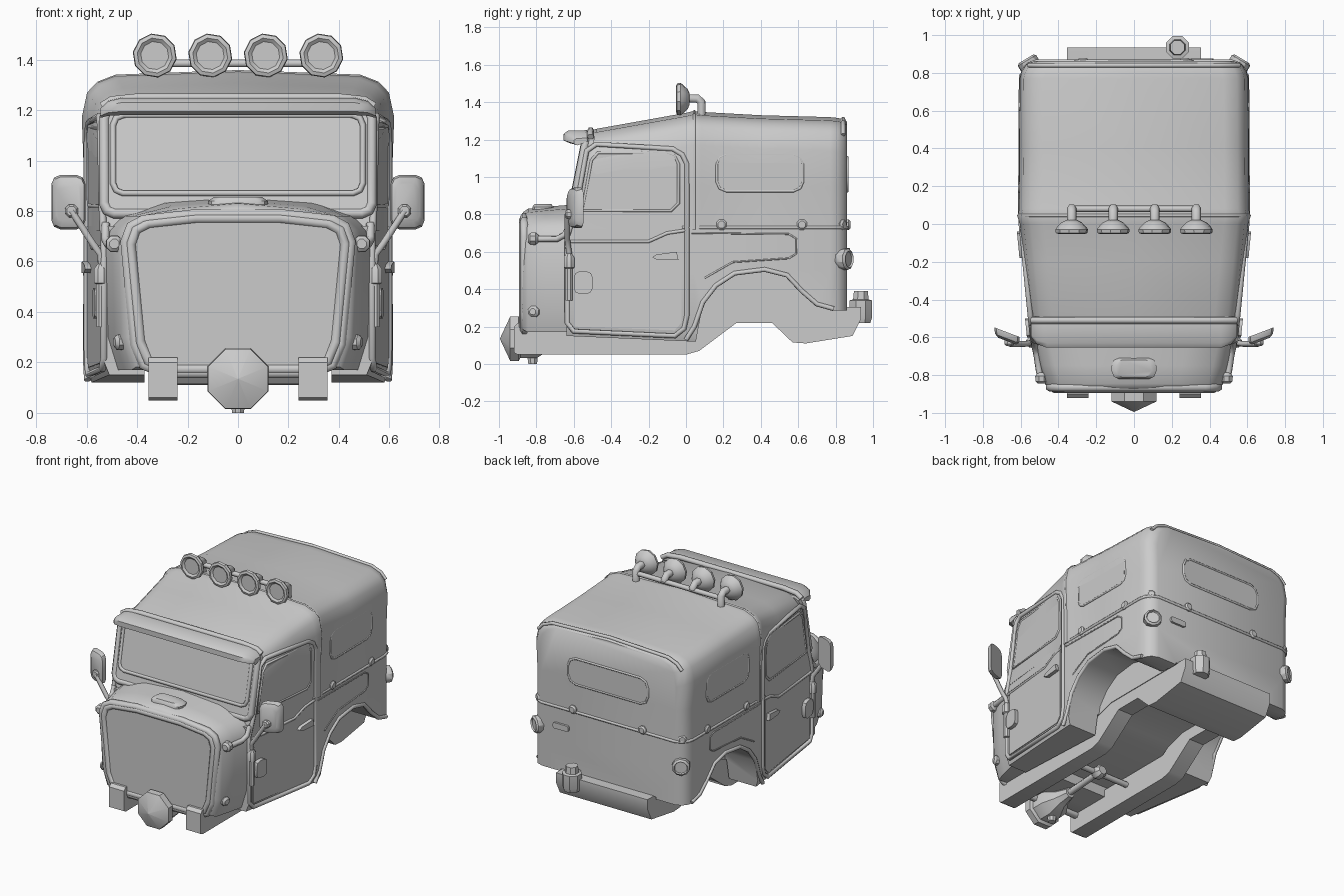
import bpy, bmesh, math
from mathutils import Vector

if "Cube" in bpy.data.objects:
    bpy.data.objects.remove(bpy.data.objects["Cube"])

# ---------- helpers ----------
def lerp(t, table):
    for (a, u), (b, v) in zip(table, table[1:]):
        if t <= b:
            return u + (v - u) * max(0, t - a) / (b - a)
    return table[-1][1]

def hw(y):  # body half width along its length
    return lerp(y, [(-.89, .46), (-.62, .535), (.04, .60), (.6, .597), (.88, .595)])

def finish(name, bm, mirror=False):
    bmesh.ops.recalc_face_normals(bm, faces=bm.faces)
    me = bpy.data.meshes.new(name)
    bm.to_mesh(me)
    bm.free()
    ob = bpy.data.objects.new(name, me)
    bpy.context.collection.objects.link(ob)
    if mirror:
        ob.modifiers.new("mirror", 'MIRROR').use_mirror_merge = False
    return ob

def skin(name, rings, mirror=False):  # closed rings bridged, ends capped
    bm = bmesh.new()
    R = [[bm.verts.new(p) for p in r] for r in rings]
    n = len(R[0])
    for a, b in zip(R, R[1:]):
        for i in range(n):
            bm.faces.new((a[i], a[(i + 1) % n], b[(i + 1) % n], b[i]))
    bm.faces.new(R[0][::-1])
    bm.faces.new(R[-1])
    return finish(name, bm, mirror)

def loft(name, halves):  # half rings from bottom edge to top centre
    return skin(name, [h + [(-x, y, z) for x, y, z in h[-2::-1]] for h in halves])

def prism(name, pts, x0, x1, mirror=False):  # (y,z) outline extruded along x
    return skin(name, [[(x, y, z) for y, z in pts] for x in (x0, x1)], mirror)

def panel(name, pts, off):  # side panel following the body
    return skin(name, [[(hw(y) + o, y, z) for y, z in pts] for o in (-.02, off)], True)

def turn(name, o, d, prof, n=10, mirror=False):  # profile (t, r) spun about an axis
    d = Vector(d).normalized()
    u = d.orthogonal().normalized()
    v = d.cross(u)
    return skin(name, [[Vector(o) + d * t + (u * math.cos(a) + v * math.sin(a)) * max(r, .001)
                for a in [2 * math.pi * (i + .5) / n for i in range(n)]] for t, r in prof], mirror)

def tube(name, pts, r, cyclic=False, mirror=False):
    cu = bpy.data.curves.new(name, 'CURVE')
    cu.dimensions = '3D'
    cu.bevel_depth, cu.bevel_resolution, cu.use_fill_caps = r, 1, True
    s = cu.splines.new('POLY')
    s.points.add(len(pts) - 1)
    for p, q in zip(s.points, pts):
        p.co = (*q, 1)
    s.use_cyclic_u = cyclic
    ob = bpy.data.objects.new(name, cu)
    bpy.context.collection.objects.link(ob)
    if mirror:
        ob.modifiers.new("mirror", 'MIRROR').use_mirror_merge = False

def side_tube(name, pts, r, cyclic=False):
    tube(name, [(hw(y), y, z) for y, z in pts], r, cyclic, True)

def rrect(a0, a1, b0, b1, c):  # rectangle with softened corners
    k = c * .3
    return [(a0 + c, b0), (a1 - c, b0), (a1 - k, b0 + k), (a1, b0 + c), (a1, b1 - c), (a1 - k, b1 - k),
            (a1 - c, b1), (a0 + c, b1), (a0 + k, b1 - k), (a0, b1 - c), (a0, b0 + c), (a0 + k, b0 + k)]

def both(h):  # half path plus its mirror image
    return h + [(-x, y, z) for x, y, z in h[::-1]]

def cut(ob, cutter):
    cutter.hide_render = True
    m = ob.modifiers.new("cut", 'BOOLEAN')
    m.operation, m.object, m.solver = 'DIFFERENCE', cutter, 'EXACT'
    bpy.context.view_layer.objects.active = ob
    bpy.ops.object.modifier_apply(modifier="cut")
    bpy.data.objects.remove(cutter)

# ---------- lower body with wheel arches and open belly ----------
def low(y, i=0):
    w, b = hw(y) - i, lerp(y, [(-.6, .15), (0, .12)])
    return [(w - .02, y, b), (w, y, b + .05), (w, y, .5), (w, y, .74), (0, y, .74)]
body = loft("lower_body", [low(-.64), low(-.3), low(.04), low(.4), low(.77), low(.81, .01), low(.845, .035), low(.862, .08)])
arch = [(.09, .32), (.16, .41), (.26, .475), (.42, .495), (.54, .465), (.62, .38), (.70, .31), (.79, .285)]
for s in (1, -1):
    cut(body, prism("arch_cutter", [(.03, 0), (.06, .16)] + arch + [(1, .285), (1, 0)], s * .36, s * .9))
cut(body, prism("belly_cutter", [(-.8, 0), (-.8, .24), (0, .24), (.2, .3), (1, .3), (1, 0)], -.37, .37))
side_tube("arch_flare", [(.0, .13), (.045, .2)] + [(y, z + .01) for y, z in arch], .014)

# ---------- nose and grille ----------
def nose(y, i, h):
    w = hw(y) - i
    return [(w - .05, y, .17 + i), (w - .01, y, .3), (w, y, .66), (w - .02, y, .725 - i / 2), (w - .08, y, .78 - i),
            (w - .24, y, h - .02 - i), (0, y, h - i)]
loft("nose", [nose(-.882, .035, .825), nose(-.87, .012, .825), nose(-.845, 0, .83), nose(-.75, 0, .84), nose(-.58, 0, .855)])
half = [(.27, .185), (.34, .215), (.37, .29), (.405, .66), (.385, .715), (.34, .738), (.16, .758)]
grille = half + [(-x, z) for x, z in half[::-1]]
skin("grille_plate", [[(x, y, z) for x, z in grille] for y in (-.85, -.884)])
for k, d, r in ((1.05, -.871, .023), (1.10, -.864, .024)):
    tube("grille_rim", [(x * k, d, .47 + (z - .47) * (k - .005)) for x, z in grille], r, True)
skin("hood_vent", [[(x * k, -.765 + y * k, z) for x, y in rrect(-.118, .118, -.056, .056, .04)]
                   for z, k in ((.82, 1), (.84, 1), (.856, .8))])

# ---------- canopy ----------
def ws(z):  # windscreen slope
    return -.60 + (z - .8) * .2
def can(y, i=0, front=False):
    h = lerp(y, [(-.52, 1.25), (.04, 1.35), (.4, 1.33), (.84, 1.318)]) - i * .3
    w = hw(y) - i
    r = [(w, .72), (w, .95), (w + .008, h - .18), (w - .012, h - .085), (w - .05, h - .045), (w - .12, h - .018), (0, h)]
    return [(x, ws(z) if front else y, z) for x, z in r]
loft("canopy", [can(-.53, .01, True), can(-.48), can(-.2), can(.0), can(.04, -.009), can(.08), can(.4), can(.77),
                can(.81, .01), can(.845, .035), can(.862, .075)])
h = can(.045, -.003)
tube("roof_seam", h + [(-x, y, z) for x, y, z in h[-2::-1]], .008)
h = can(.84, .026)[3:]
tube("rear_roof_rim", h + [(-x, y, z) for x, y, z in h[-2::-1]], .012)
tube("belt_trim", both([(hw(y), y, .73) for y in (-.02, .3, .6, .77)] + [(.587, .81, .73), (.56, .845, .73),
                       (.515, .862, .73)]), .010)

# ---------- windscreen and visor ----------
def screen(a, z0, z1, c, off):
    return [(x, ws(z) - off, z) for x, z in rrect(-a, a, z0, z1, c)]
skin("windscreen_frame", [screen(.54, .80, 1.215, .04, o) for o in (-.03, .025)])
skin("windscreen_glass", [screen(.485, .88, 1.17, .04, o) for o in (0, .029)])
tube("windscreen_seal", screen(.495, .87, 1.18, .04, .026), .013, True)
tube("windscreen_outer_rim", screen(.53, .79, 1.205, .04, .014), .022, True)
visor = [(-.655, 1.195), (-.655, 1.23), (-.63, 1.248), (-.53, 1.25), (-.52, 1.22), (-.62, 1.18)]
skin("sun_visor", [[(x, -.53 + (y + .53) * k, 1.2 + (z - 1.2) * k - d) for y, z in visor]
     for x, k, d in ((-.545, .55, .02), (-.515, .85, .006), (-.46, 1, 0), (.46, 1, 0), (.515, .85, .006), (.545, .55, .02))])
tube("roof_front_lip", both([(.54, -.51, 1.215), (.5, -.51, 1.24), (.4, -.51, 1.25)]), .018)

# ---------- doors, side windows, trims ----------
side_tube("door_frame", [(-.635, .22), (-.6, .175), (-.06, .15), (-.01, .19), (.005, .26), (.005, 1.07), (-.02, 1.12),
                         (-.07, 1.15), (-.48, 1.175), (-.53, 1.14), (-.59, .82), (-.635, .68)], .015, True)
door_win = [(-.555, .82), (-.505, 1.09), (-.47, 1.13), (-.1, 1.13), (-.06, 1.115), (-.04, 1.07), (-.04, .86), (-.08, .82)]
panel("door_window", door_win, .004)
side_tube("door_window_seal", door_win, .009, True)
panel("door_skin", [(-.6, .2), (-.06, .18), (-.025, .22), (-.025, .70), (-.1, .695), (-.2, .65), (-.6, .65)], .004)
side_tube("door_crease", [(-.62, .655), (-.2, .655), (-.1, .70), (0, .715)], .010)
panel("rear_side_window", rrect(.165, .625, .925, 1.12, .05), .005)
side_tube("rear_side_seal", rrect(.165, .625, .925, 1.12, .05), .008, True)
side_tube("side_crease", [(.03, .70), (.55, .695), (.59, .67), (.59, .59), (.55, .565), (.25, .545), (.1, .46)], .005)
panel("door_handle", [(-.18, .57), (-.16, .585), (-.05, .60), (-.04, .555), (-.15, .555)], .028)
panel("door_lamp", rrect(-.6, -.5, .375, .495, .03), .03)
for y in (.19, .62):
    turn("belt_button", (hw(y) - .015, y, .745), (1, 0, 0), [(0, .03), (.02, .03), (.03, .02)], 8, True)

# ---------- tail ----------
rw = rrect(-.31, .31, .925, 1.105, .06)
skin("rear_window", [[(x, y, z) for x, z in rw] for y in (.84, .866)])
tube("rear_window_seal", [(x, .862, z) for x, z in rw], .008, True)
turn("tail_lamp", (.515, .78, .56), (.6, 1, 0), [(0, .04), (.035, .045), (.055, .058), (.1, .058), (.11, .045), (.1, .04)], 10, True)
skin("tailgate_handle", [[(x, y, z) for x, z in rrect(.3, .42, .58, .62, .012)] for y in (.85, .877)])
turn("rear_button", (.27, .845, .745), (0, 1, 0), [(0, .03), (.025, .03), (.035, .02)], 8, True)
turn("corner_button", (.545, .82, .745), (.7, 1, 0), [(0, .03), (.025, .03), (.035, .02)], 8, True)

# ---------- chassis ----------
tail = [(.57, .115), (.64, .11), (.89, .15), (.935, .24), (.935, .305)]
rail = [(-.92, .06), (-.9, .05), (0, .05), (.07, .07), (.27, .22), (.46, .22)] + tail + [(.12, .3), (0, .22), (-.9, .22), (-.92, .2)]
prism("chassis_rail", rail, .24, .355, True)
prism("rear_tank", [(.5, .3), (.5, .2)] + tail, -.3, .3)
turn("tow_post", (.23, .935, .22), (0, 0, 1), [(0, .055), (.03, .065), (.12, .065), (.125, .045), (.17, .04)], 8)

# ---------- front differential and drive shaft ----------
turn("differential", (0, -.995, .135), (0, 1, 0),
     [(0, 0), (.055, .128), (.1, .13), (.11, .11), (.2, .11), (.27, .06), (.36, .035)], 8)
turn("drain_plug", (0, -.82, 0), (0, 0, 1), [(0, .025), (.02, .028), (.06, .03)], 8)
tube("drive_shaft", [(0, -.7, .135), (0, -.36, .16)], .022)
turn("shaft_joint", (0, -.39, .16), (0, 1, 0), [(0, .03), (.02, .045), (.06, .045), (.08, .03)], 8)
tube("cross_member", [(-.27, -.36, .16), (.27, -.36, .16)], .02)

# ---------- mirrors, fender lamps, markers ----------
def mir(k, d):  # mirror plate turned slightly outwards
    return [(.672 + x * k, -.585 + x * .38 * k + d, .835 + z * k) for x, z in rrect(-.067, .067, -.108, .108, .035)]
skin("mirror", [mir(.7, -.035), mir(.93, -.022), mir(1, 0), mir(1, .012)], True)
turn("mirror_joint", (.66, -.645, .80), (0, 1, 0), [(0, .02), (.01, .028), (.05, .028)], 8, True)
tube("mirror_arm", [(.66, -.635, .80), (.575, -.635, .67), (.545, -.63, .63), (.54, -.62, .56)], .015, mirror=True)
turn("mirror_post", (.543, -.625, .34), (0, 0, 1), [(0, .02), (.17, .021), (.175, .03), (.23, .03), (.25, .015)], 8, True)
tube("fender_lamp_arm", [(.525, -.62, .75), (.525, -.65, .69), (.515, -.69, .668), (.5, -.79, .668)], .018, mirror=True)
turn("fender_lamp", (.49, -.845, .67), (0, 1, 0), [(0, .02), (.012, .034), (.04, .036), (.06, .018)], 8, True)
turn("side_marker", (.425, -.80, .28), (1, -.3, 0), [(0, .032), (.055, .032), (.068, .018)], 8, True)

# ---------- roof lamp bar ----------
for x in (-.33, -.11, .11, .33):
    turn("roof_lamp", (x, .02, 1.416), (0, -1, 0),
         [(0, .03), (.012, .055), (.035, .078), (.05, .088), (.068, .085), (.073, .07), (.062, .056)], 10)
    post = 1.32 if abs(x) > .2 else 1.39
    tube("lamp_bracket", [(x, .0, 1.42), (x, .06, 1.42), (x, .082, 1.40), (x, .082, post)], .026)
tube("lamp_bar", [(-.33, .08, 1.385), (.33, .08, 1.385)], .017)

# ---------- shading ----------
for ob in bpy.context.scene.objects:
    ob.select_set(ob.type == 'MESH')
bpy.context.view_layer.objects.active = bpy.data.objects["canopy"]
bpy.ops.object.shade_smooth_by_angle(angle=math.radians(35))
